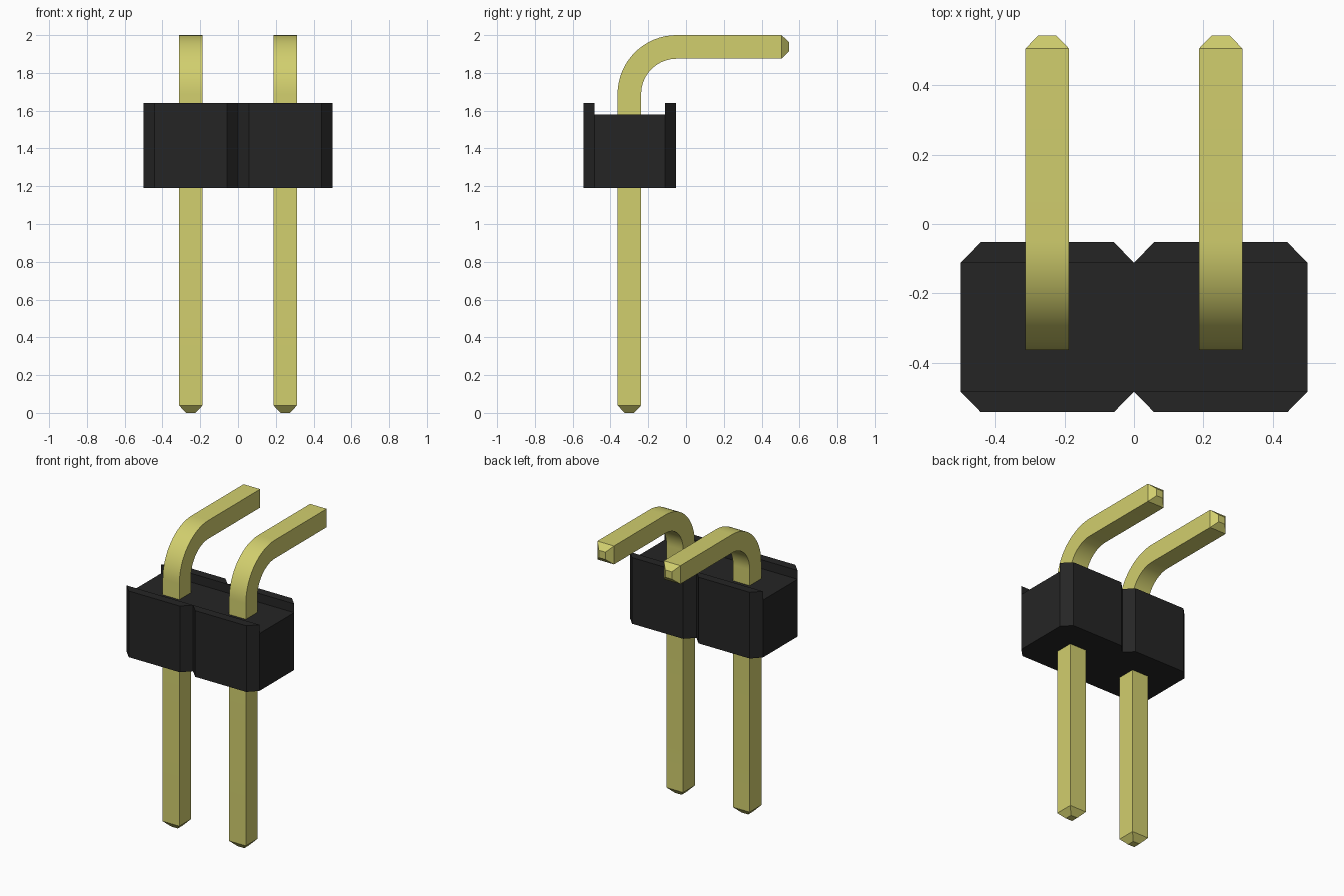
import bpy, bmesh, math

cube = bpy.data.objects.get("Cube")
if cube:
    bpy.data.objects.remove(cube, do_unlink=True)


def make_material(name, rgb):
    mat = bpy.data.materials.new(name)
    mat.use_nodes = True
    mat.diffuse_color = (*rgb, 1)
    bsdf = next(n for n in mat.node_tree.nodes if n.type == 'BSDF_PRINCIPLED')
    bsdf.inputs["Base Color"].default_value = (*rgb, 1)
    return mat


def make_object(name, bm, mat):
    bmesh.ops.recalc_face_normals(bm, faces=bm.faces[:])
    mesh = bpy.data.meshes.new(name)
    bm.to_mesh(mesh)
    bm.free()
    mesh.materials.append(mat)
    obj = bpy.data.objects.new(name, mesh)
    bpy.context.collection.objects.link(obj)
    return obj


def extrude_up(bm, faces, height):
    result = bmesh.ops.extrude_face_region(bm, geom=faces)["geom"]
    verts = [g for g in result if isinstance(g, bmesh.types.BMVert)]
    bmesh.ops.translate(bm, verts=verts, vec=(0, 0, height))
    return [g for g in result if isinstance(g, bmesh.types.BMFace)]


black = make_material("black plastic", (0.0185, 0.0185, 0.0185))
gold = make_material("pale gold", (0.64, 0.62, 0.155))

# Housing: notched plan extruded up, then the four chamfered strips raised as lips
Z0, FLOOR, TOP = 1.19, 1.58, 1.64
MID_Y, IN_Y, OUT_Y, CH = -0.2975, 0.186, 0.245, 0.058
bm = bmesh.new()
inner = {}
for side in (-1, 1):
    inner[side] = [bm.verts.new((x, MID_Y + side * IN_Y, Z0)) for x in (-0.5, 0, 0.5)]
plan = [bm.faces.new(inner[-1] + inner[1][::-1])]
for side in (-1, 1):
    for i in (0, 1):
        a, b = inner[side][i], inner[side][i + 1]
        c = bm.verts.new((b.co.x - CH, MID_Y + side * OUT_Y, Z0))
        d = bm.verts.new((a.co.x + CH, MID_Y + side * OUT_Y, Z0))
        plan.append(bm.faces.new((a, b, c, d)))
bmesh.ops.recalc_face_normals(bm, faces=plan)
tops = extrude_up(bm, plan, FLOOR - Z0)
lips = [f for f in tops if abs(f.calc_center_median().y - MID_Y) > 0.1]
extrude_up(bm, lips, TOP - FLOOR)
make_object("housing", bm, black)

# Pins: square section swept up, round a quarter bend and back, with tapered tips
HALF, TIP, RADIUS, STEPS = 0.0625, 0.025, 0.25, 16
BEND_Y, BEND_Z = -0.05, 1.6875


def make_pin(name, x):
    # stations: y, z, turn angle, half width
    stations = [(-0.3, 0, 0, TIP), (-0.3, 0.04, 0, HALF)]
    for i in range(STEPS + 1):
        t = math.pi / 2 * i / STEPS
        stations.append((BEND_Y - RADIUS * math.cos(t),
                         BEND_Z + RADIUS * math.sin(t), t, HALF))
    end = math.pi / 2
    stations += [(0.506, 1.9375, end, HALF), (0.544, 1.9375, end, TIP)]
    bm = bmesh.new()
    rings = []
    for y, z, t, h in stations:
        rings.append([bm.verts.new((x + sx * h, y + sy * h * math.cos(t),
                                    z - sy * h * math.sin(t)))
                      for sx, sy in ((-1, -1), (1, -1), (1, 1), (-1, 1))])
    for a, b in zip(rings, rings[1:]):
        for i in range(4):
            j = (i + 1) % 4
            bm.faces.new((a[i], a[j], b[j], b[i]))
    bm.faces.new(rings[0][::-1])
    bm.faces.new(rings[-1])
    obj = make_object(name, bm, gold)
    bpy.ops.object.select_all(action='DESELECT')
    obj.select_set(True)
    bpy.context.view_layer.objects.active = obj
    bpy.ops.object.shade_smooth_by_angle(angle=math.radians(30))


make_pin("left_pin", 0.25)
make_pin("right_pin", -0.25)
